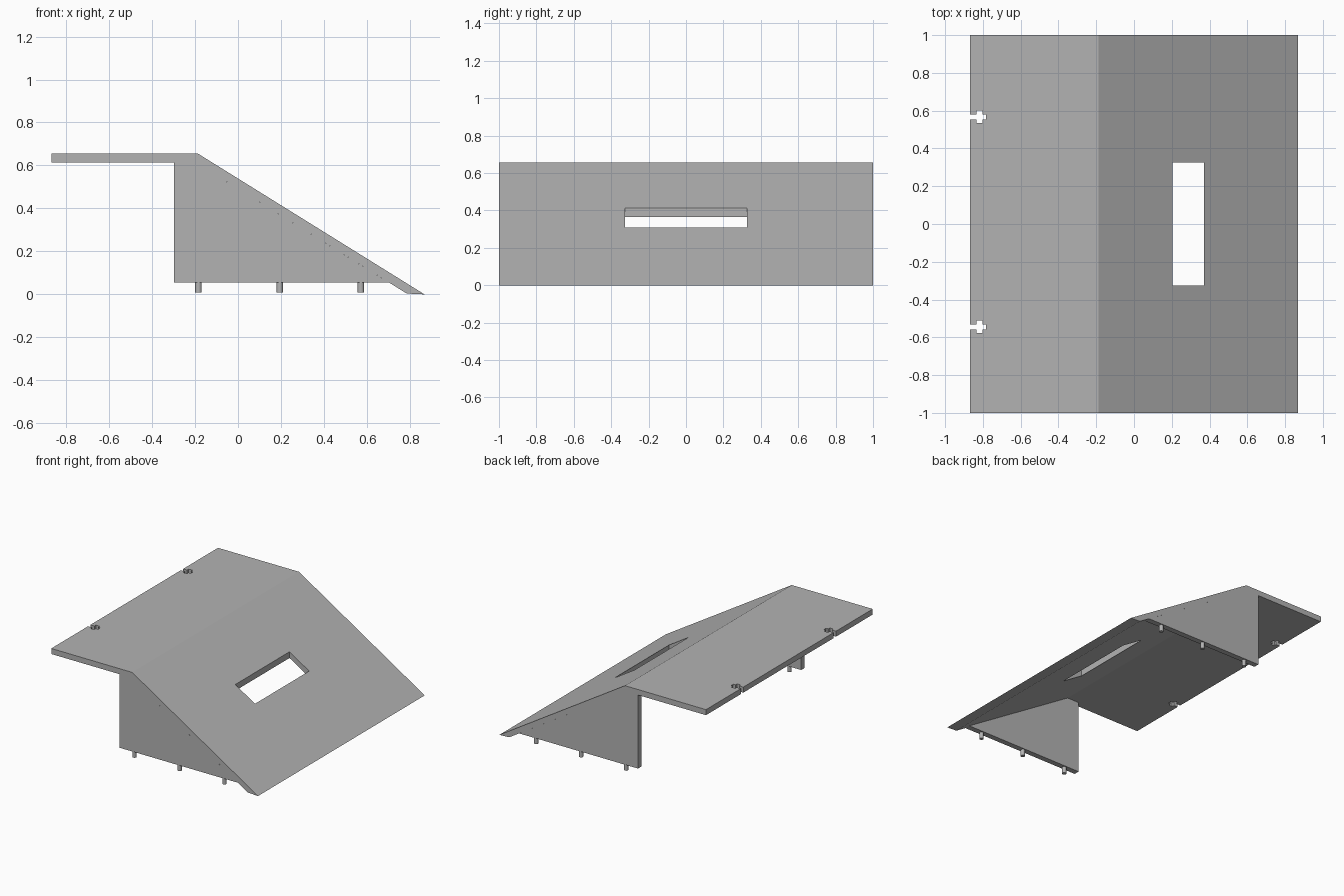
import bpy, bmesh
from mathutils import Matrix

cube = bpy.data.objects.get("Cube")
if cube:
    bpy.data.objects.remove(cube, do_unlink=True)

grey = bpy.data.materials.new("plain_grey")
grey.use_nodes = True
COLOUR = (0.45, 0.45, 0.45, 1)
grey.diffuse_color = COLOUR
grey.node_tree.nodes["Principled BSDF"].inputs["Base Color"].default_value = COLOUR


def finish(name, bm):
    bmesh.ops.recalc_face_normals(bm, faces=bm.faces)
    mesh = bpy.data.meshes.new(name)
    bm.to_mesh(mesh)
    bm.free()
    mesh.materials.append(grey)
    obj = bpy.data.objects.new(name, mesh)
    bpy.context.collection.objects.link(obj)
    return obj


def prism(name, points, start, end, axis="Y"):
    """Extrude an x-z profile along y, or an x-y profile along z."""
    bm = bmesh.new()
    place = (lambda a, b: (a, start, b)) if axis == "Y" else (lambda a, b: (a, b, start))
    face = bm.faces.new([bm.verts.new(place(a, b)) for a, b in points])
    top = bmesh.ops.extrude_face_region(bm, geom=[face])["geom"]
    verts = [g for g in top if isinstance(g, bmesh.types.BMVert)]
    d = end - start
    bmesh.ops.translate(bm, verts=verts, vec=(0, d, 0) if axis == "Y" else (0, 0, d))
    return finish(name, bm)


def cut(target, cutter):
    cutter.hide_render = True
    mod = target.modifiers.new("cut", "BOOLEAN")
    mod.operation, mod.solver, mod.object = "DIFFERENCE", "EXACT", cutter
    bpy.context.view_layer.objects.active = target
    bpy.ops.object.modifier_apply(modifier=mod.name)
    bpy.data.objects.remove(cutter, do_unlink=True)


TOP, UNDER, BASE = 0.656, 0.614, 0.056
WALL = 0.042

# Flat deck and sloping ramp as one bent sheet
deck = prism("deck_and_ramp", [(-0.868, TOP), (-0.188, TOP), (0.868, 0), (0.785, 0.004),
                               (-0.197, UNDER), (-0.868, UNDER)], -1, 1)

# Window cut straight down through the ramp
cut(deck, prism("window_cutter", [(0.205, -0.325), (0.37, -0.325),
                                  (0.37, 0.325), (0.205, 0.325)], 0.1, 0.55, "Z"))

# Cross-shaped notches in the deck edge
for y in (0.567, -0.545):
    half = [(-0.9, 0.014), (-0.834, 0.014), (-0.834, 0.033), (-0.803, 0.033),
            (-0.803, 0.014), (-0.784, 0.014)]
    outline = half + [(a, -b) for a, b in reversed(half)]
    cut(deck, prism("notch_cutter", [(a, y + b) for a, b in outline], 0.55, 0.72, "Z"))

# Side walls with three round pegs under each
for name, side in (("front", -1), ("back", 1)):
    prism(name + "_wall", [(-0.297, UNDER), (-0.197, UNDER), (0.701, BASE), (-0.297, BASE)],
          side * (1 - WALL), side)
    for i, x in enumerate((-0.184, 0.195, 0.572)):
        bm = bmesh.new()
        bmesh.ops.create_cone(bm, cap_ends=True, segments=24, radius1=0.015, radius2=0.015,
                              depth=0.049, matrix=Matrix.Translation((x, side * (1 - WALL / 2), 0.0325)))
        peg = finish(f"{name}_peg_{i + 1}", bm)
        bpy.ops.object.select_all(action="DESELECT")
        peg.select_set(True)
        bpy.context.view_layer.objects.active = peg
        bpy.ops.object.shade_smooth_by_angle()
